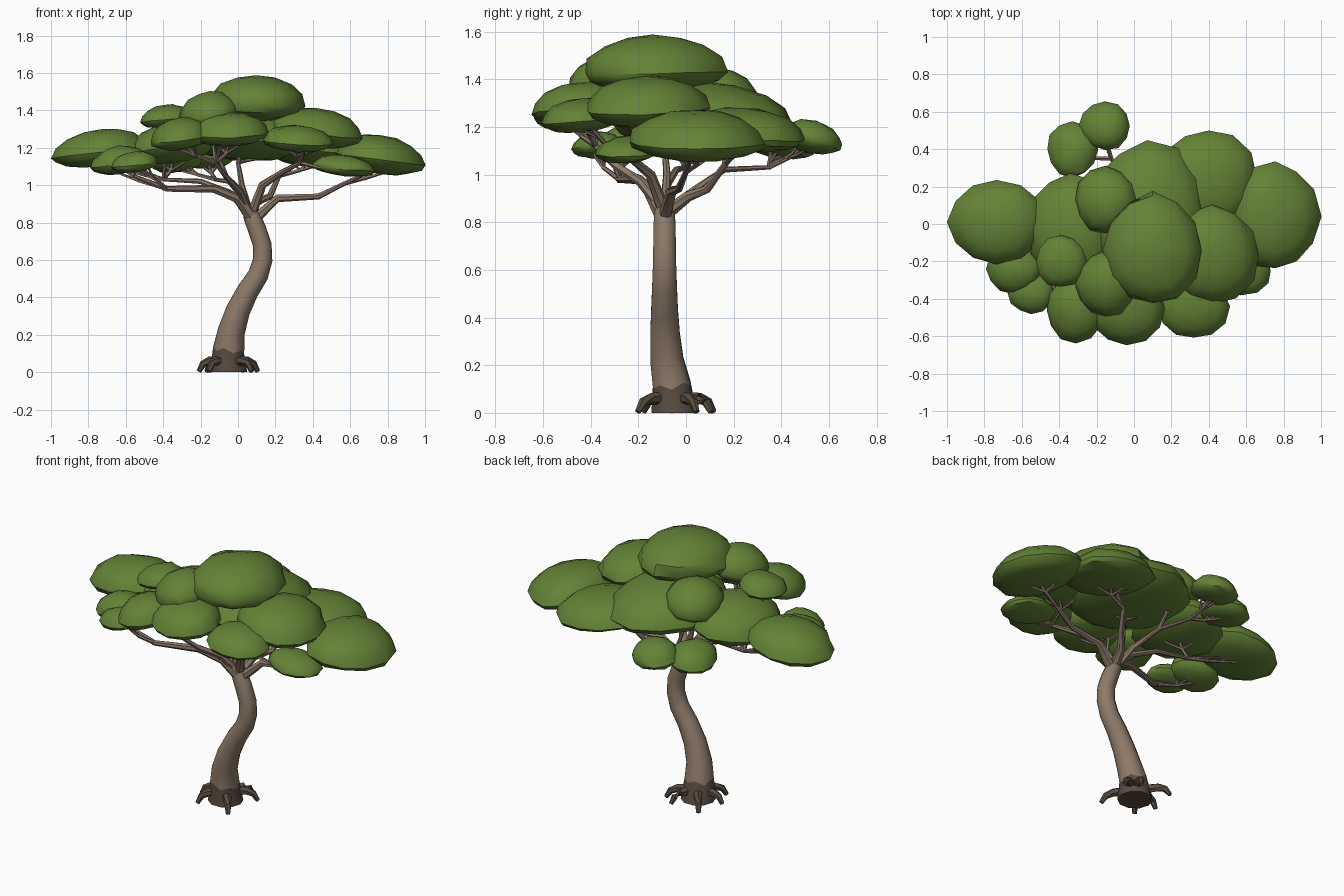
import bpy, bmesh, math, random
from mathutils import Vector

random.seed(4)
cube = bpy.data.objects.get("Cube")
if cube:
    bpy.data.objects.remove(cube, do_unlink=True)


def material(name, colour):
    mat = bpy.data.materials.new(name)
    mat.use_nodes = True
    mat.diffuse_color = (*colour, 1)
    mat.node_tree.nodes["Principled BSDF"].inputs["Base Color"].default_value = (*colour, 1)
    return mat


LEAF = material("leaf green", (.125, .225, .037))
BARK = material("bark brown", (.27, .195, .14))
ROOT = material("dark root brown", (.1, .072, .052))
TWIG = material("twig brown", (.25, .175, .145))


def finish(bm, name, mats, angle=50):
    bmesh.ops.recalc_face_normals(bm, faces=bm.faces)
    mesh = bpy.data.meshes.new(name)
    bm.to_mesh(mesh)
    bm.free()
    obj = bpy.data.objects.new(name, mesh)
    bpy.context.collection.objects.link(obj)
    for mat in mats:
        mesh.materials.append(mat)
    bpy.ops.object.select_all(action='DESELECT')
    bpy.context.view_layer.objects.active = obj
    obj.select_set(True)
    bpy.ops.object.shade_smooth_by_angle(angle=math.radians(angle))


def tube(bm, points, radii, sides):
    """Sweep a tapering ring along the points and cap both ends."""
    points = [Vector(p) for p in points]
    rings = []
    for i, p in enumerate(points):
        tangent = (points[min(i + 1, len(points) - 1)] - points[max(i - 1, 0)]).normalized()
        if p.z == 0:
            tangent = Vector((0, 0, 1))
        ref = Vector((0, 1, 0)) if abs(tangent.y) < .8 else Vector((1, 0, 0))
        u = ref.cross(tangent).normalized()
        v = tangent.cross(u)
        rings.append([bm.verts.new(p + radii[i] * (u * math.cos(a) + v * math.sin(a)))
                      for a in (math.tau * k / sides for k in range(sides))])
    for low, high in zip(rings, rings[1:]):
        for k in range(sides):
            n = (k + 1) % sides
            bm.faces.new((low[k], low[n], high[n], high[k]))
    bm.faces.new(rings[0][::-1])
    bm.faces.new(rings[-1])
    return rings


# Trunk with a jagged dark base
bm = bmesh.new()
trunk_path = [(-.05, -.05, 0), (-.05, -.06, .12), (-.035, -.08, .22), (.0, -.088, .33),
              (.05, -.09, .43), (.108, -.09, .52), (.132, -.09, .6), (.13, -.09, .68),
              (.1, -.09, .77), (.075, -.09, .83), (.055, -.09, .89)]
rings = tube(bm, trunk_path, [.1, .083, .073, .065, .059, .055, .052, .05, .049, .046, .034], 10)
for k, v in enumerate(rings[1]):
    v.co.z += (.012 if k % 2 else -.012) + random.uniform(-.01, .01)
base = set(rings[0] + rings[1])
for f in bm.faces:
    f.material_index = int(all(v in base for v in f.verts))
finish(bm, "trunk", [BARK, ROOT])

# Arching surface roots: direction and reach
for i, (deg, reach) in enumerate(((232, .17), (308, .2), (126, .2), (30, .18), (62, .17), (185, .16))):
    bm = bmesh.new()
    c, s = math.cos(math.radians(deg)), math.sin(math.radians(deg))
    path = [(-.05 + c * r * reach, -.045 + s * r * reach, z)
            for r, z in ((.3, .06), (.65, .06), (.86, .045), (1, .004))]
    tube(bm, path, [.028, .024, .019, .013], 6)
    finish(bm, f"root_{i + 1}", [ROOT], 35)

# Main limbs fanning from the fork: thickness and path
limbs = {
    "front_right_limb": (1, [(.08, -.09, .82), (.0, -.15, .93), (-.13, -.2, .98), (-.38, -.28, .98), (-.56, -.3, 1.05)]),
    "right_limb": (.65, [(.07, -.09, .85), (-.05, -.08, .96), (-.2, -.04, 1.02), (-.4, 0, 1.03), (-.68, 0, 1.14)]),
    "left_limb": (.75, [(.09, -.09, .82), (.21, -.06, .93), (.43, -.03, .94), (.57, .0, 1.01), (.74, .03, 1.09)]),
    "front_left_limb": (.75, [(.07, -.09, .84), (.13, -.15, 1.0), (.22, -.22, 1.06), (.33, -.33, 1.12), (.37, -.42, 1.22)]),
    "front_limb": (.7, [(.06, -.09, .85), (.01, -.19, .97), (-.06, -.3, 1.04), (-.12, -.38, 1.12), (-.08, -.45, 1.25)]),
    "back_left_limb": (.8, [(.07, -.09, .83), (.1, .01, .91), (.17, .09, .94), (.22, .17, 1.05), (.36, .24, 1.14)]),
    "back_limb": (.6, [(.06, -.09, .84), (.03, .03, .93), (-.05, .16, 1.02), (-.12, .35, 1.03), (-.16, .5, 1.1)]),
    "centre_limb": (.55, [(.06, -.09, .86), (.02, -.08, 1.0), (.0, -.09, 1.12), (.03, -.1, 1.25), (.08, -.12, 1.4)]),
}
for name, (thick, path) in limbs.items():
    bm = bmesh.new()
    rings = tube(bm, path, [thick * r for r in (.038, .029, .022, .016, .01)], 7)
    outer = set(rings[-1] + rings[-2] + rings[-3])
    for f in bm.faces:
        f.material_index = int(all(v in outer for v in f.verts))
    finish(bm, name, [BARK, TWIG])

# Leaf clumps: centre x, y, half widths x, y, bottom and top
clumps = {
    "crown": (.1, -.14, .265, .3, 1.34, 1.585),
    "upper_left": (.42, -.17, .25, .26, 1.2, 1.41),
    "left_end": (.755, .04, .235, .285, 1.06, 1.27),
    "back_centre": (.07, .06, .32, .38, 1.13, 1.39),
    "back_left": (.4, .25, .26, .26, 1.1, 1.28),
    "upper_back": (-.15, .13, .17, .18, 1.24, 1.45),
    "right_end": (-.735, .01, .255, .225, 1.1, 1.3),
    "right_middle": (-.34, -.02, .24, .29, 1.12, 1.34),
    "upper_right": (-.39, -.2, .135, .14, 1.31, 1.43),
    "upper_front": (-.15, -.32, .16, .18, 1.3, 1.5),
    "low_right": (-.64, -.24, .15, .13, 1.06, 1.21),
    "low_front_right": (-.55, -.37, .125, .11, 1.07, 1.18),
    "front_right": (-.31, -.46, .16, .175, 1.19, 1.36),
    "front": (-.04, -.45, .205, .2, 1.21, 1.39),
    "front_left": (.32, -.44, .19, .175, 1.18, 1.32),
    "low_left": (.57, -.25, .17, .13, 1.05, 1.16),
    "back_right_tuft": (-.33, .4, .135, .15, 1.07, 1.21),
    "back_tuft": (-.155, .525, .135, .13, 1.09, 1.23),
}
knots = [Vector(p) for _, path in limbs.values() for p in path[1:4]]
for name, (x, y, rx, ry, z0, z1) in clumps.items():
    # Faceted dome, flatter underneath, drooping more the further it is from the trunk
    bm = bmesh.new()
    bmesh.ops.create_uvsphere(bm, u_segments=12, v_segments=8, radius=1)
    phase = random.uniform(0, math.tau)
    outward = Vector((x - .07, y + .09, 0)) / .45
    if outward.length > 1:
        outward.normalize()
    rim = z0 + .36 * (z1 - z0)
    for v in bm.verts:
        n = v.co.copy()
        around = math.atan2(n.y, n.x)
        wobble = 1 + .03 * math.sin(3 * around + phase) + random.uniform(-.03, .03)
        height = (z1 - rim) if n.z > 0 else (rim - z0)
        droop = .14 * (z1 - z0) * n.dot(outward) + random.uniform(-.004, .004)
        v.co = (x + n.x * rx * wobble, y + n.y * ry * wobble, rim + n.z * height - droop)
    finish(bm, name + "_leaves", [LEAF], 40)

    # Forked twig from the nearest limb up into the clump
    goal = Vector((x, y, z0 + .05))
    start = min(knots, key=lambda k: (k - goal).length)
    bend = start.lerp(goal, .5) + Vector((random.uniform(-.03, .03), random.uniform(-.03, .03), -.02))
    bm = bmesh.new()
    tube(bm, [start, bend, goal], [.012, .01, .006], 5)
    for side in (-1, 1):
        tip = goal + Vector((side * rx * .45, -side * ry * .3, .01))
        tube(bm, [bend, bend.lerp(tip, .5) + Vector((0, 0, -.015)), tip], [.009, .007, .005], 5)
    finish(bm, name + "_twig", [TWIG])
